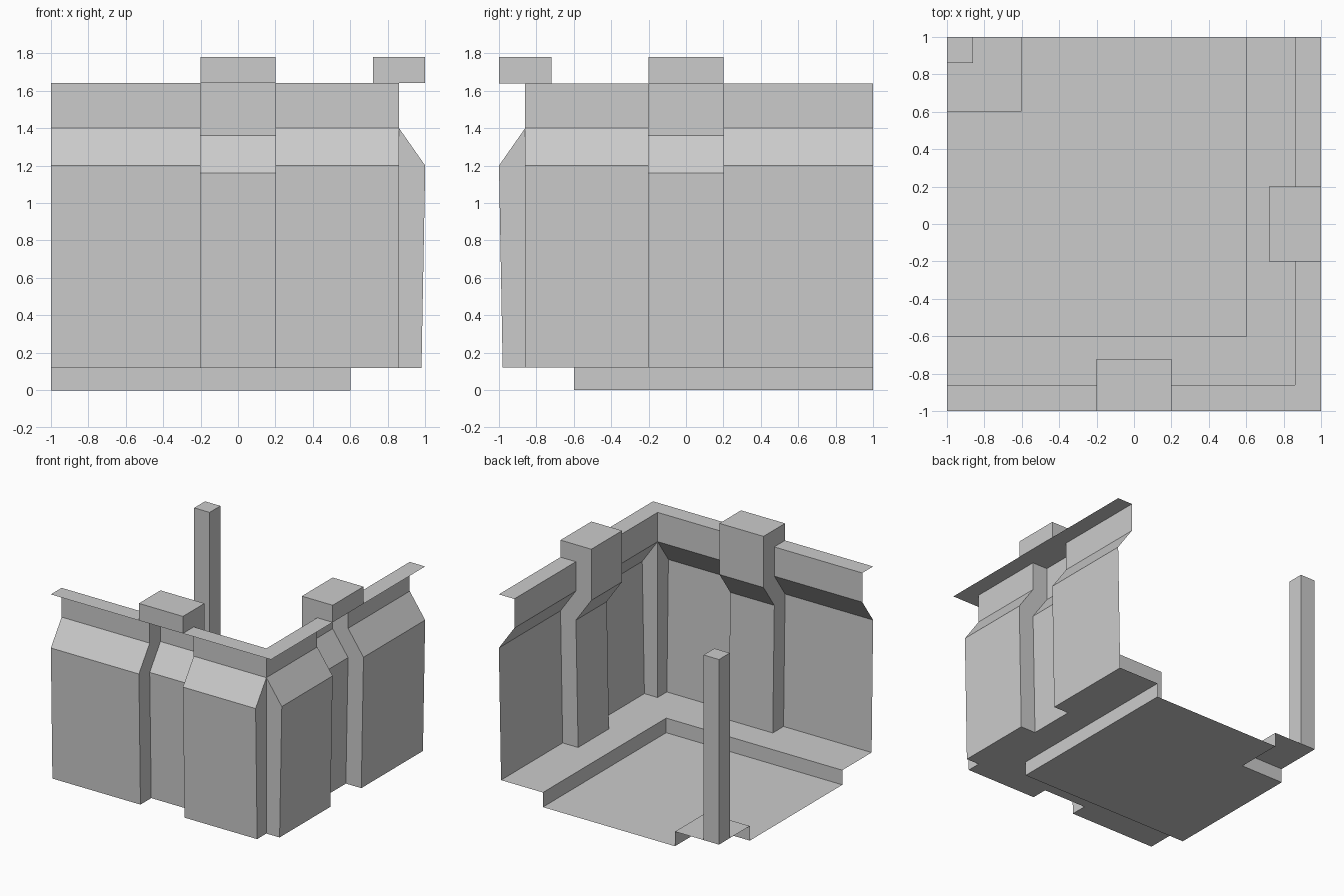
import bpy, bmesh

if "Cube" in bpy.data.objects:
    bpy.data.objects.remove(bpy.data.objects["Cube"])

# wall coordinates: s = along the wall, d = outward distance, z = height
FRONT = lambda s, d, z: (s, -d, z)
RIGHT = lambda s, d, z: (d, -s, z)
WORLD = lambda x, y, z: (x, y, z)

WALL = [(.98, .12), (1, 1.2), (.86, 1.4), (.86, 1.64)]
RECESS = [(.84, .12), (.86, 1.16), (.72, 1.36), (.72, 1.64)]
W = .2          # half width of the recessed column
C = .86         # inner corner line
STEP = .12      # height of the raised floor


def build(name, faces, frame=WORLD):
    bm = bmesh.new()
    for pts in faces:
        bm.faces.new([bm.verts.new(frame(*p)) for p in pts])
    bmesh.ops.remove_doubles(bm, verts=bm.verts, dist=1e-4)
    bmesh.ops.recalc_face_normals(bm, faces=bm.faces)
    me = bpy.data.meshes.new(name)
    bm.to_mesh(me)
    bm.free()
    ob = bpy.data.objects.new(name, me)
    bpy.context.collection.objects.link(ob)
    return ob


def strip(profile, s0, s1):
    return [[(s0, *a), (s1, *a), (s1, *b), (s0, *b)]
            for a, b in zip(profile, profile[1:])]


def flat(pts, z):
    return [(a, b, z) for a, b in pts]


def skirt(pts):
    return [[(*a, 0), (*b, 0), (*b, STEP), (*a, STEP)]
            for a, b in zip(pts, pts[1:])]


def box(x0, x1, y0, y1, z0, z1):
    ring = [(x0, y0), (x1, y0), (x1, y1), (x0, y1)]
    sides = [[(*a, z0), (*b, z0), (*b, z1), (*a, z1)]
             for a, b in zip(ring, ring[1:] + ring[:1])]
    return sides + [flat(ring, z0), flat(ring, z1)]


for label, frame in (("front", FRONT), ("right", RIGHT)):
    # bulging wall panels with the end cap at the corner notch
    build(label + "_wall",
          strip(WALL, -1, -W) + strip(WALL, W, C)
          + [[(C, C, STEP)] + [(C, *p) for p in WALL[:3]]], frame)
    # column pushed inward, with its two side cheeks
    cheeks = [[(s, *p) for p in WALL + RECESS[::-1]] for s in (-W, W)]
    build(label + "_column", strip(RECESS, -W, W) + cheeks, frame)
    # block on top of the column
    build(label + "_column_cap", box(-W, W, .72, 1, 1.64, 1.78), frame)
    # flat ledge along the wall top, mitred at the corner
    build(label + "_top_ledge",
          [flat([(-1, C), (-W, C), (-W, 1), (-1, 1)], 1.64),
           flat([(W, C), (C, C), (1, 1), (W, 1)], 1.64)], frame)
    # raised floor border following the wall base, and its step
    outline = [(-1, .6), (-1, .98), (-W, .98), (-W, .84), (W, .84),
               (W, .98), (C, .98), (C, C), (.6, .6)]
    build(label + "_floor_border",
          [flat(outline, STEP)] + skirt([(-1, .6), (.6, .6)]), frame)

# sunken floor
build("floor", [flat([(-1, -.6), (.6, -.6), (.6, 1), (-.6, 1),
                      (-.6, .6), (-1, .6)], 0)])

# raised plate and post in the open corner
build("corner_plate",
      [flat([(-1, .6), (-.6, .6), (-.6, 1), (-1, 1)], STEP)]
      + skirt([(-1, .6), (-.6, .6), (-.6, 1)]))
build("corner_post", box(-1, -C, C, 1, STEP, 1.64))
